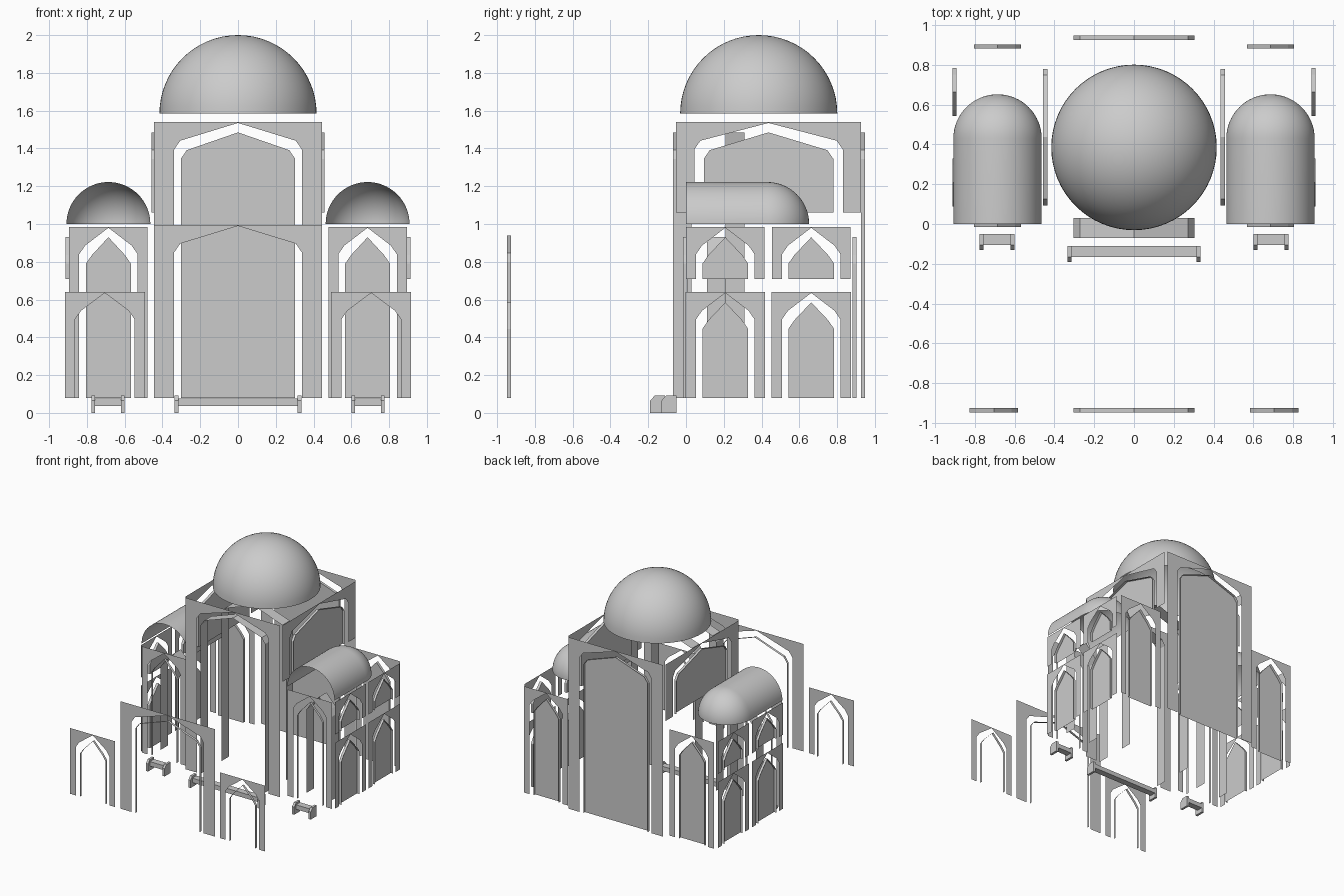
import bpy, bmesh, math
from mathutils import Vector

if "Cube" in bpy.data.objects:
    bpy.data.objects.remove(bpy.data.objects["Cube"])

def make(name, verts, faces, smooth=False):
    me = bpy.data.meshes.new(name)
    me.from_pydata(verts, [], faces)
    ob = bpy.data.objects.new(name, me)
    bpy.context.collection.objects.link(ob)
    for p in me.polygons:
        p.use_smooth = smooth
    return ob

def arch(w, z0, peak):
    # Flat-sided pointed arch outline, from left foot to right foot
    h = [(w, z0), (w, peak - .14), (w - .032, peak - .094)]
    return [(-u, z) for u, z in h] + [(0, peak)] + h[::-1]

def placer(cx, cy, n):
    N = Vector((n[0], n[1], 0))
    U = Vector((-n[1], n[0], 0))
    O = Vector((cx, cy, 0))
    return lambda u, z, d=0: O + U * u + Vector((0, 0, z)) - N * d

def reveal(name, P, w, z0, peak, depth):
    pts = arch(w, z0, peak)
    k = len(pts)
    v = [P(u, z) for u, z in pts] + [P(u, z, depth) for u, z in pts]
    make(name, v, [(i, i + 1, k + i + 1, k + i) for i in range(k - 1)])

def bay(name, cx, cy, n, half, w_out, w_in, z0, top, depth=.022, panel=True):
    # Wall sheet with arched opening, a separate reveal strip, and a recessed panel
    P = placer(cx, cy, n)
    o = arch(w_out, z0, top - .005)
    m = len(o)
    v = [P(u, z) for u, z in o]
    v += [P(half, z0), P(half, top), P(0, top), P(-half, top), P(-half, z0)]
    make(name + "_wall", v, [(0, 1, 2, 3, m + 2, m + 3, m + 4), (3, 4, 5, 6, m, m + 1, m + 2)])
    reveal(name + "_reveal", P, w_in, z0, top - .055, depth)
    if panel:
        pts = arch(w_in, z0, top - .055)
        make(name + "_panel", [P(u, z, depth) for u, z in pts], [range(len(pts))])

def box_prism(name, x0, x1, profile):
    k = len(profile)
    v = [(x, y, z) for x in (x0, x1) for y, z in profile]
    f = [tuple(range(k))[::-1], tuple(range(k, 2 * k))]
    f += [(i, (i + 1) % k, k + (i + 1) % k, k + i) for i in range(k)]
    make(name, v, f)

def steps(name, cx, half, yb):
    # Raised tread between two chamfered cheek blocks
    box_prism(name + "_tread", cx - half, cx + half,
              [(yb, .037), (yb - .055, .037), (yb - .055, .075), (yb, .075)])
    for s in (-1, 1):
        x = cx + s * half
        box_prism(name + "_cheek", x - .01, x + .01,
                  [(yb, 0), (yb - .08, 0), (yb - .08, .065), (yb - .055, .092), (yb, .092)])

FRONT, BACK = (0, -1), (0, 1)

# Central hall: portal screen, front and back walls, inner arch
bay("main_portal", 0, -.948, FRONT, .445, .338, .303, .08, .995, panel=False)
bay("main_front", 0, -.07, FRONT, .445, .338, .303, .08, 1.54, depth=.1, panel=False)
bay("main_back", 0, .948, BACK, .445, .338, .303, .08, 1.54)
reveal("main_inner_arch", placer(0, .21, FRONT), .303, .08, 1.485, .1)
steps("main_steps", 0, .325, -.11)

# Aisles, mirrored left and right
for s, side in ((-1, "left"), (1, "right")):
    c = s * .686
    bay(side + "_clerestory", s * .458, .437, (s, 0), .49, .393, .343, 1.06, 1.54)
    bay(side + "_portal", s * .705, -.948, FRONT, .212, .158, .121, .08, .64, panel=False)
    bay(side + "_aisle_front", c, -.015, FRONT, .208, .155, .119, .08, .985, panel=False)
    bay(side + "_aisle_back", c, .903, BACK, .208, .155, .119, .08, .985)
    reveal(side + "_aisle_inner_arch", placer(c, .11, FRONT), .119, .08, .93, .1)
    for yc in (.208, .663):
        bay(side + "_lower_window", s * .913, yc, (s, 0), .21, .155, .121, .08, .64)
        bay(side + "_upper_window", s * .913, yc, (s, 0), .208, .155, .121, .71, .985)
    steps(side + "_steps", s * .688, .078, -.05)

    # Half-barrel vault, open in front, with a quarter-sphere rear end
    R, n, q = .222, 32, 16
    rings = [(0, R)] + [(.43 + R * math.sin(i * math.pi / 2 / q),
                         R * math.cos(i * math.pi / 2 / q)) for i in range(q + 1)]
    v = [(c + r * math.cos(j * math.pi / n), y, 1.0 + r * math.sin(j * math.pi / n))
         for y, r in rings for j in range(n + 1)]
    m = n + 1
    f = [(i * m + j, i * m + j + 1, (i + 1) * m + j + 1, (i + 1) * m + j)
         for i in range(len(rings) - 1) for j in range(n)]
    ob = make(side + "_vault", v, f, True)
    bm = bmesh.new()
    bm.from_mesh(ob.data)
    bmesh.ops.remove_doubles(bm, verts=bm.verts, dist=1e-5)
    bmesh.ops.recalc_face_normals(bm, faces=bm.faces)
    bm.to_mesh(ob.data)
    bm.free()

# Main dome: open hemisphere
bm = bmesh.new()
bmesh.ops.create_uvsphere(bm, u_segments=64, v_segments=32, radius=.416)
bmesh.ops.delete(bm, geom=[v for v in bm.verts if v.co.z < -1e-4], context='VERTS')
me = bpy.data.meshes.new("main_dome")
bm.to_mesh(me)
bm.free()
dome = bpy.data.objects.new("main_dome", me)
bpy.context.collection.objects.link(dome)
dome.location = (0, .385, 1.584)
for p in me.polygons:
    p.use_smooth = True
